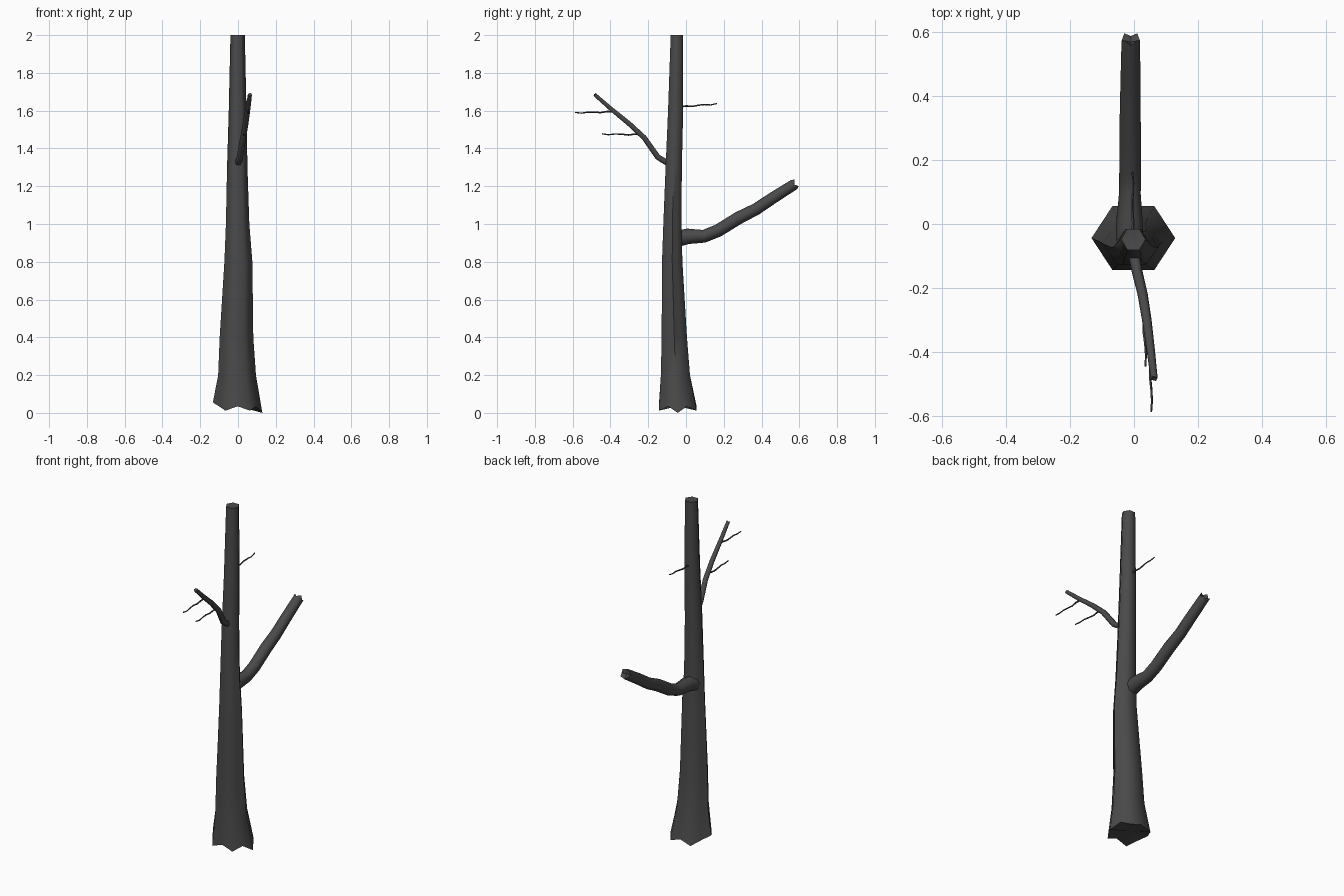
import bpy, bmesh, math
from mathutils import Vector

if "Cube" in bpy.data.objects:
    bpy.data.objects.remove(bpy.data.objects["Cube"])

bark = bpy.data.materials.new("dark grey bark")
bark.diffuse_color = (0.068, 0.068, 0.068, 1)
bark.use_nodes = True
bark.node_tree.nodes["Principled BSDF"].inputs["Base Color"].default_value = bark.diffuse_color


def finish(bm, name):
    bmesh.ops.recalc_face_normals(bm, faces=bm.faces)
    me = bpy.data.meshes.new(name)
    bm.to_mesh(me)
    bm.free()
    me.materials.append(bark)
    ob = bpy.data.objects.new(name, me)
    bpy.context.collection.objects.link(ob)
    bpy.context.view_layer.objects.active = ob
    ob.select_set(True)
    bpy.ops.object.shade_smooth_by_angle(angle=math.radians(65))
    ob.select_set(False)
    return ob


def skin(bm, rings, caps):
    """Bridge successive vertex rings; fan each end to its cap point."""
    n = len(rings[0])
    for a, b in zip(rings, rings[1:]):
        for i in range(n):
            j = (i + 1) % n
            bm.faces.new((a[i], a[j], b[j], b[i]))
    for ring, co in zip((rings[0], rings[-1]), caps):
        c = bm.verts.new(co)
        for i in range(n):
            bm.faces.new((ring[i], ring[(i + 1) % n], c))


# Trunk: six-sided tapering column with flared, ragged foot
# rows: z, centre x, centre y, half width x, half depth y
ROWS = [(0.0, -0.002, -0.044, 0.131, 0.1), (0.2, -0.005, -0.056, 0.1, 0.077),
        (0.4, -0.008, -0.062, 0.089, 0.067), (0.8, 0.002, -0.073, 0.074, 0.054),
        (1.0, -0.002, -0.072, 0.062, 0.048), (1.3, -0.004, -0.065, 0.054, 0.043),
        (1.6, -0.002, -0.055, 0.047, 0.04), (2.0, -0.002, -0.048, 0.038, 0.033)]
bm = bmesh.new()
rings = []
for z, cx, cy, rx, ry in ROWS:
    ring = []
    for k in range(12):
        a = k * math.pi / 6
        s = 1 if k % 2 == 0 else math.cos(math.pi / 6)
        zz = z
        if z == 0:
            zz = 0.035 if k % 2 else {0: 0.0, 6: 0.055}.get(k, 0.012)
        ring.append(bm.verts.new((cx + rx * s * math.cos(a),
                                  cy + ry / 0.866 * s * math.sin(a), zz)))
    rings.append(ring)
skin(bm, rings, [(0, -0.044, 0.035), (-0.002, -0.048, 1.995)])
finish(bm, "trunk")


def branch(name, pts, sides, ragged=0.0):
    """Tapered tube along points (x, y, z, radius) with a broken tip."""
    bm = bmesh.new()
    P = [Vector(p[:3]) for p in pts]
    rings = []
    for i, p in enumerate(P):
        t = (P[min(i + 1, len(P) - 1)] - P[max(i - 1, 0)]).normalized()
        u = Vector((1, 0, 0))
        u = (u - t * u.dot(t)).normalized()
        v = t.cross(u)
        ring = []
        for k in range(sides):
            a = 2 * math.pi * k / sides
            co = p + (u * math.cos(a) + v * math.sin(a)) * pts[i][3]
            if i == len(P) - 1:
                co += t * ragged * (1 if k % 2 else -0.5)
            ring.append(bm.verts.new(co))
        rings.append(ring)
    skin(bm, rings, [P[0], P[-1] - t * ragged])
    finish(bm, name)


# Thick back limb
branch("large_branch", [
    (-0.014, -0.05, 0.92, 0.043), (-0.014, 0.01, 0.935, 0.041),
    (-0.013, 0.095, 0.935, 0.034), (-0.012, 0.17, 0.965, 0.034),
    (-0.012, 0.28, 1.033, 0.034), (-0.012, 0.37, 1.078, 0.032),
    (-0.011, 0.46, 1.138, 0.031), (-0.01, 0.577, 1.212, 0.029)], 8, 0.01)

# Thin front limb
branch("small_branch", [
    (0.0, -0.08, 1.32, 0.02), (0.003, -0.11, 1.33, 0.018),
    (0.01, -0.15, 1.355, 0.017), (0.027, -0.22, 1.455, 0.016),
    (0.04, -0.3, 1.53, 0.015), (0.053, -0.4, 1.612, 0.013),
    (0.063, -0.483, 1.685, 0.011)], 6, 0.003)


# Wavy twigs
def twig(name, start, end):
    a, b = Vector(start), Vector(end)
    pts = []
    for i in range(7):
        p = a.lerp(b, i / 6)
        p.z += 0.003 * math.sin(i * 2.2)
        p.x += 0.002 * math.sin(i * 1.7)
        pts.append((*p, 0.005 - 0.0003 * i))
    branch(name, pts, 5)


twig("lower_twig", (0.027, -0.235, 1.473), (0.037, -0.445, 1.476))
twig("upper_twig", (0.05, -0.385, 1.594), (0.055, -0.588, 1.589))
twig("back_twig", (-0.005, -0.03, 1.62), (-0.004, 0.163, 1.636))
